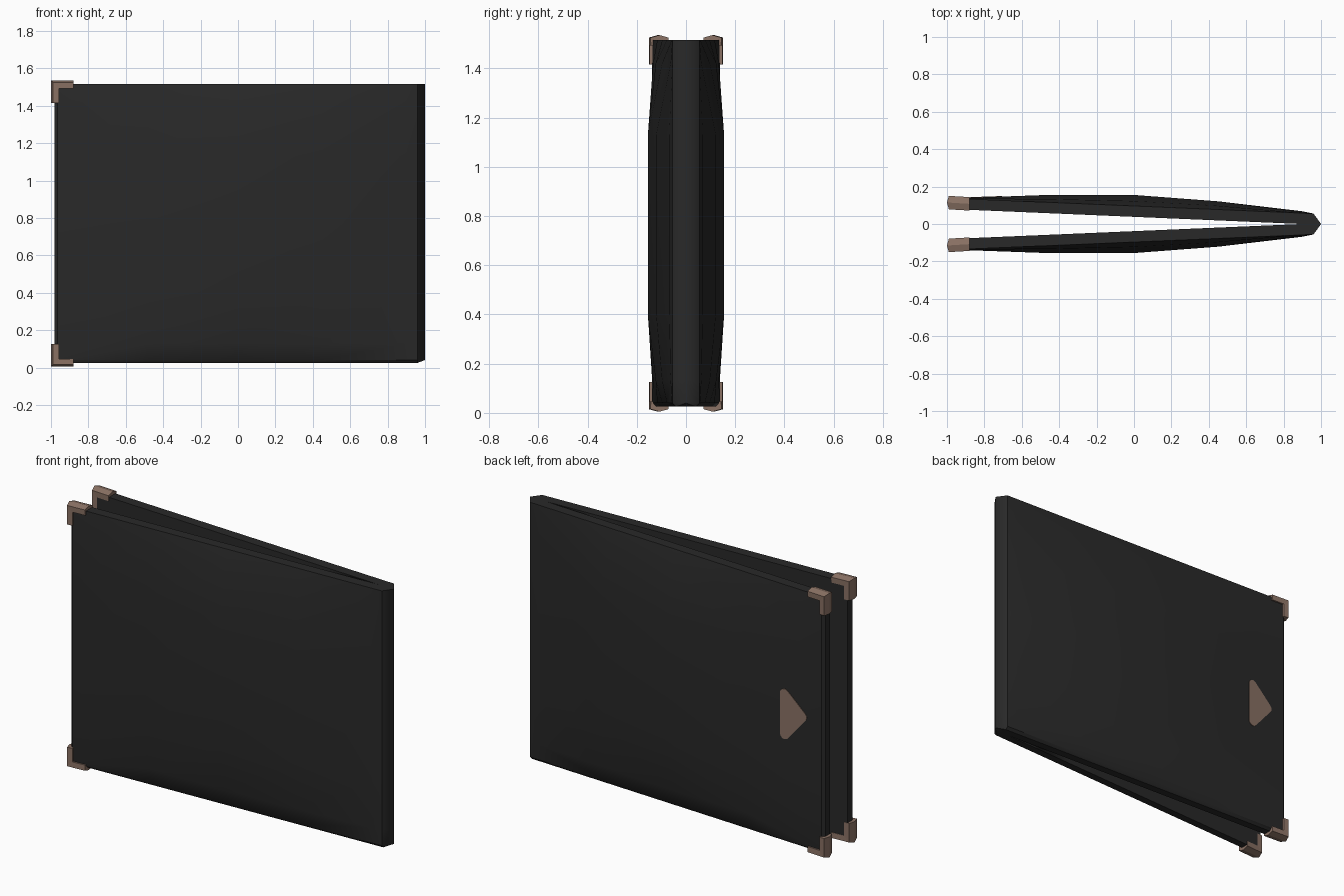
import bpy, bmesh, math

if "Cube" in bpy.data.objects:
    bpy.data.objects.remove(bpy.data.objects["Cube"])


def material(name, rgb):
    m = bpy.data.materials.new(name)
    m.diffuse_color = (*rgb, 1)
    m.use_nodes = True
    m.node_tree.nodes["Principled BSDF"].inputs["Base Color"].default_value = m.diffuse_color
    return m


BLACK = material("black leather", (0.022, 0.022, 0.022))
BROWN = material("brown metal", (0.26, 0.17, 0.13))


def make_object(name, bm, mat, smooth=None, mirror=False):
    bmesh.ops.remove_doubles(bm, verts=bm.verts, dist=0.0005)
    bmesh.ops.recalc_face_normals(bm, faces=bm.faces)
    me = bpy.data.meshes.new(name)
    bm.to_mesh(me)
    bm.free()
    me.materials.append(mat)
    ob = bpy.data.objects.new(name, me)
    bpy.context.collection.objects.link(ob)
    if mirror:
        mod = ob.modifiers.new("Mirror", 'MIRROR')
        mod.use_axis = (False, True, False)
        mod.use_clip = True
    if smooth:
        bpy.context.view_layer.objects.active = ob
        ob.select_set(True)
        bpy.ops.object.shade_smooth_by_angle(angle=math.radians(smooth))
        ob.select_set(False)
    return ob


# Folded cover: padded outer panel, flat lining, pointed spine; mirrored in y
XS = [-0.98, -0.965, -0.48, 0.0, 0.45, 0.9, 0.96, 1.0]
BULGE = [0.0, 0.0, 0.038, 0.059, 0.044, 0.010, 0.0, 0.0]
ZS = [0.025, 0.04, 0.13, 0.4, 0.77, 1.13, 1.42, 1.515]
PAD = [0.0, 0.0, 0.45, 1.0, 1.0, 1.0, 0.45, 0.0]


def lining_y(x):
    return max(0.0, 0.08 * (0.9 - x) / 1.88)


def outer_y(i, j):
    x = XS[i]
    if x == 1.0:
        return 0.0
    y = 0.138 - 0.0425 * (x + 0.98) + BULGE[i] * PAD[j]
    if i == 0 or j == 0:                      # softened open and bottom edges
        y -= 0.014
    return y


def height(i, j):
    return 0.04 if j == 0 and XS[i] == 1.0 else ZS[j]


bm = bmesh.new()
outer = [[bm.verts.new((x, outer_y(i, j), height(i, j))) for j in range(len(ZS))]
         for i, x in enumerate(XS)]
inner = [[bm.verts.new((x, lining_y(x), height(i, j))) for j in range(len(ZS))]
         for i, x in enumerate(XS)]
last = len(ZS) - 1
for i in range(len(XS) - 1):
    for j in range(last):
        bm.faces.new((outer[i][j], outer[i][j + 1], outer[i + 1][j + 1], outer[i + 1][j]))
        if XS[i] < 0.9:
            bm.faces.new((inner[i][j], inner[i + 1][j], inner[i + 1][j + 1], inner[i][j + 1]))
    for j in (0, last):
        bm.faces.new((outer[i][j], outer[i + 1][j], inner[i + 1][j], inner[i][j]))
for j in range(last):
    bm.faces.new((outer[0][j], inner[0][j], inner[0][j + 1], outer[0][j + 1]))
make_object("folded_cover", bm, BLACK, smooth=30, mirror=True)

# Corner guards: ridged section swept along an L with a mitred corner
SECTION = [(0.042, -0.035), (0.010, -0.036), (0.0, 0.0), (0.010, 0.036), (0.042, 0.035)]


def corner_guard(name, z_edge, inward):
    bm = bmesh.new()
    rings = []
    for kind in range(3):
        ring = []
        for d, y in SECTION:
            x = -0.88 if kind == 0 else -1 + d
            z = z_edge + inward * (0.12 if kind == 2 else d)
            ring.append(bm.verts.new((x, 0.115 - 0.06 * (x + 1) + y, z)))
        rings.append(ring)
    n = len(SECTION)
    for a, b in zip(rings, rings[1:]):
        for k in range(n):
            bm.faces.new((a[k], a[(k + 1) % n], b[(k + 1) % n], b[k]))
    bm.faces.new(rings[0])
    bm.faces.new(rings[-1])
    make_object(name, bm, BROWN, mirror=True)


corner_guard("lower_corner_guard", 0.005, 1)
corner_guard("upper_corner_guard", 1.535, -1)

# Rounded triangular badge lying on the back panel
corners = [(-0.735, 0.895), (-0.735, 0.66), (-0.845, 0.79)]
R = 0.028
bm = bmesh.new()
for cx, cz in corners:
    for k in range(16):
        a = 2 * math.pi * k / 16
        bm.verts.new((cx + R * math.cos(a), 0, cz + R * math.sin(a)))
hull = bmesh.ops.convex_hull(bm, input=bm.verts)
loose = [v for v in bm.verts if not v.link_faces]
bmesh.ops.delete(bm, geom=loose, context='VERTS')
if not bm.faces:
    raise RuntimeError("badge outline failed")
# keep a single outline face
pts = sorted(((v.co.x, v.co.z) for v in bm.verts),
             key=lambda p: math.atan2(p[1] - 0.78, p[0] + 0.77))
bm.free()
bm = bmesh.new()


def panel_y(x):
    t = (x + 0.965) / 0.485
    y0 = 0.138 - 0.0425 * 0.015
    y1 = 0.138 - 0.0425 * 0.5 + 0.038
    return y0 + t * (y1 - y0)


low = [bm.verts.new((x, panel_y(x) - 0.002, z)) for x, z in pts]
top = [bm.verts.new((x, panel_y(x) + 0.003, z)) for x, z in pts]
bm.faces.new(low)
bm.faces.new(top)
for k in range(len(pts)):
    m = (k + 1) % len(pts)
    bm.faces.new((low[k], low[m], top[m], top[k]))
make_object("badge", bm, BROWN)
